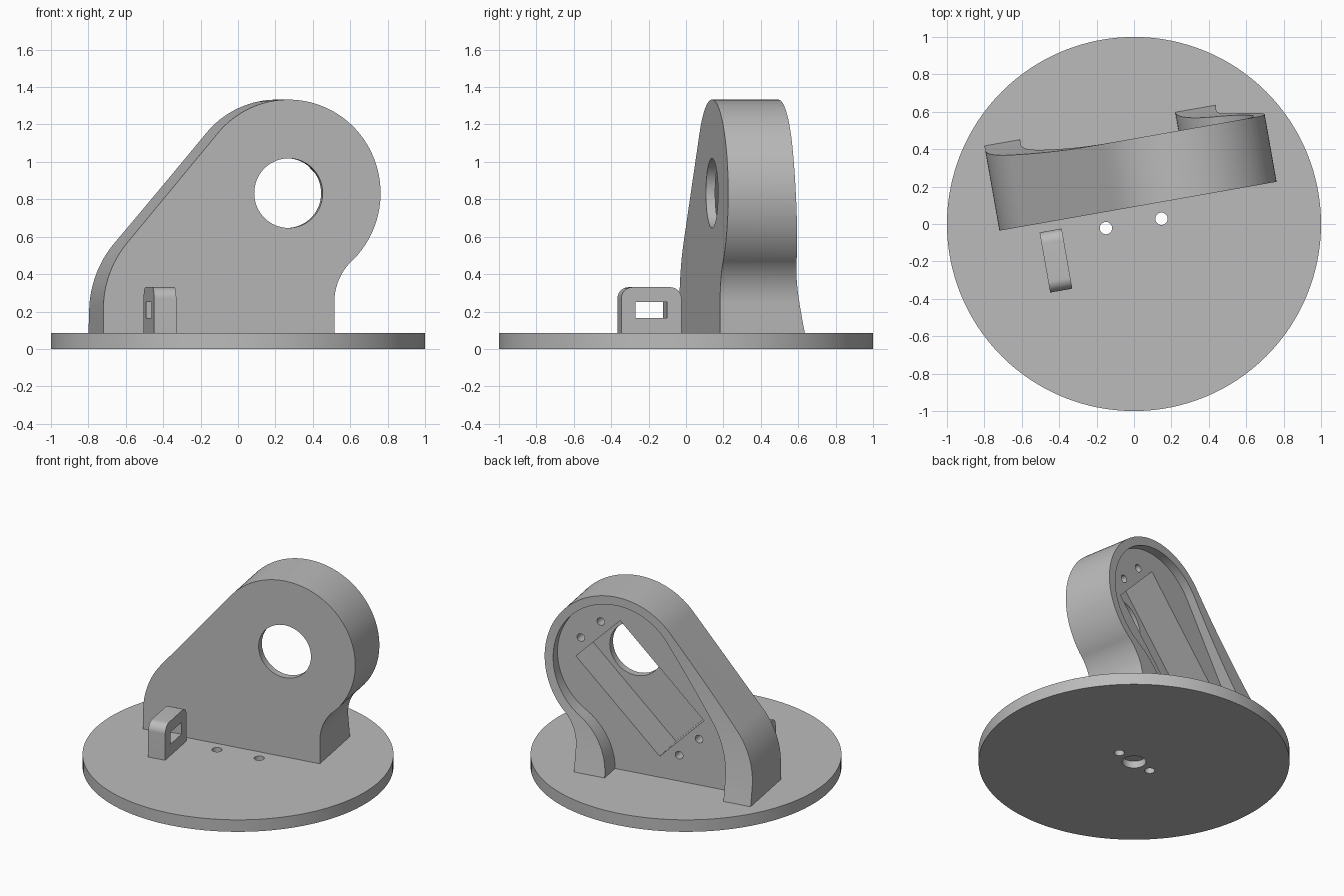
import bpy
import bmesh
from math import radians, cos, sin, pi

if "Cube" in bpy.data.objects:
    bpy.data.objects.remove(bpy.data.objects["Cube"], do_unlink=True)

grey = bpy.data.materials.new("plain_grey")
grey.use_nodes = True
COLOUR = (0.5, 0.5, 0.5, 1)
grey.diffuse_color = COLOUR
grey.node_tree.nodes["Principled BSDF"].inputs["Base Color"].default_value = COLOUR

HEAD = (0.29, 0.833)      # centre of the rounded head, in the bracket's own frame
BASE_TOP = 0.085
TURN = radians(10)        # bracket and loop are turned on the base


def prism(name, points, axis, low, high):
    """Extrude a 2D outline along one axis."""
    place = {"x": lambda p, w: (w, p[0], p[1]),
             "y": lambda p, w: (p[0], w, p[1]),
             "z": lambda p, w: (p[0], p[1], w)}[axis]
    bm = bmesh.new()
    ends = [[bm.verts.new(place(p, w)) for p in points] for w in (low, high)]
    for end in ends:
        bm.faces.new(end)
    for i in range(len(points)):
        j = (i + 1) % len(points)
        bm.faces.new((ends[0][i], ends[0][j], ends[1][j], ends[1][i]))
    bmesh.ops.recalc_face_normals(bm, faces=bm.faces)
    mesh = bpy.data.meshes.new(name)
    bm.to_mesh(mesh)
    bm.free()
    mesh.materials.append(grey)
    obj = bpy.data.objects.new(name, mesh)
    bpy.context.collection.objects.link(obj)
    return obj


def arc(centre, radius, start, end, steps=24):
    angles = [radians(start + (end - start) * i / steps) for i in range(steps + 1)]
    return [(centre[0] + radius * cos(a), centre[1] + radius * sin(a)) for a in angles]


def circle(centre, radius, steps=48):
    return arc(centre, radius, 0, 360, steps)[:-1]


def diagonal(along, across):
    """Point measured from the head along the tilted motor axis."""
    s = 0.5 ** 0.5
    return (HEAD[0] + s * (along - across), HEAD[1] + s * (along + across))


def cut(obj, cutters):
    for cutter in cutters:
        cutter.hide_render = True
        mod = obj.modifiers.new("cut", "BOOLEAN")
        mod.operation = "DIFFERENCE"
        mod.solver = "EXACT"
        mod.object = cutter
    bpy.context.view_layer.update()
    result = bpy.data.meshes.new_from_object(
        obj.evaluated_get(bpy.context.evaluated_depsgraph_get()))
    obj.modifiers.clear()
    obj.data = result
    for cutter in cutters:
        bpy.data.objects.remove(cutter, do_unlink=True)


def smooth(obj):
    bpy.ops.object.select_all(action="DESELECT")
    obj.select_set(True)
    bpy.context.view_layer.objects.active = obj
    bpy.ops.object.shade_smooth_by_angle(angle=radians(25))


def outline(radius, normal, lean, side, bend, foot, flare, flare_angle, flare_z, bottom):
    """Head arc, leaning left side with a soft bend, and a flared right foot."""
    points = arc(HEAD, radius, flare_angle, normal, 64)
    points += arc((side + bend, lean), bend, normal, 180)
    points += [(side, bottom), (foot, bottom)]
    points += arc((foot + flare, flare_z), flare, 180, 180 + flare_angle)[:-1]
    return points


# Round base with two through holes and a blind socket underneath
base = prism("round_base", circle((0, 0), 1, 128), "z", 0, BASE_TOP)
cut(base, [prism("hole", circle((x, y), 0.033), "z", -0.1, 0.2)
           for x, y in ((-0.15, -0.022), (0.147, 0.028))]
    + [prism("socket", circle((0, 0), 0.077), "z", -0.1, 0.05)])

# Motor bracket body
bracket = prism("motor_bracket", outline(0.5, 140, 0.213, -0.715, 0.55,
                                         0.539, 0.304, -46.5, 0.25, 0.07),
                "y", 0.09, 0.6)

# Rear edge sweeps backwards towards the base
heights = [0.05 + 1.05 * i / 24 for i in range(25)]
rear = [(0.45 + 0.1 * ((1.1 - z) / 1.015) ** 2, z) for z in heights]
cutters = [prism("rear_cut", rear + [(0.45, 1.5), (0.9, 1.5), (0.9, 0.05)],
                 "x", -1.2, 1.2)]

# Recess behind the rim, motor pocket, shaft hole and screw holes
cutters.append(prism("recess", outline(0.44, 145.5, 0.229, -0.522, 0.644,
                                       0.321, 0.449, -57.3, 0.085, 0.02),
                     "y", 0.39, 0.95))
pocket = [diagonal(a, b) for a, b in
          ((0.215, -0.222), (0.215, 0.222), (-0.625, 0.222), (-0.625, -0.222))]
cutters.append(prism("pocket", pocket, "y", 0.14, 0.97))
cutters.append(prism("shaft_hole", circle(HEAD, 0.186, 64), "y", -0.1, 0.3))
for along in (0.288, -0.698):
    for across in (-0.1, 0.1):
        cutters.append(prism("screw_hole", circle(diagonal(along, across), 0.027, 24),
                             "y", 0.2, 0.99))
cut(bracket, cutters)

# Cable loop with rounded top corners and a window
loop_shape = [(-0.283, 0.07), (0.043, 0.07)]
loop_shape += arc((-0.017, 0.27), 0.06, 0, 90, 12) + arc((-0.223, 0.27), 0.06, 90, 180, 12)
loop = prism("cable_loop", loop_shape, "x", -0.505, -0.385)
window = [(-0.205, 0.165), (-0.035, 0.165), (-0.035, 0.25), (-0.205, 0.25)]
cut(loop, [prism("window", window, "x", -0.8, -0.1)])

for part in (bracket, loop):
    part.rotation_euler.z = TURN
for part in (base, bracket, loop):
    smooth(part)
